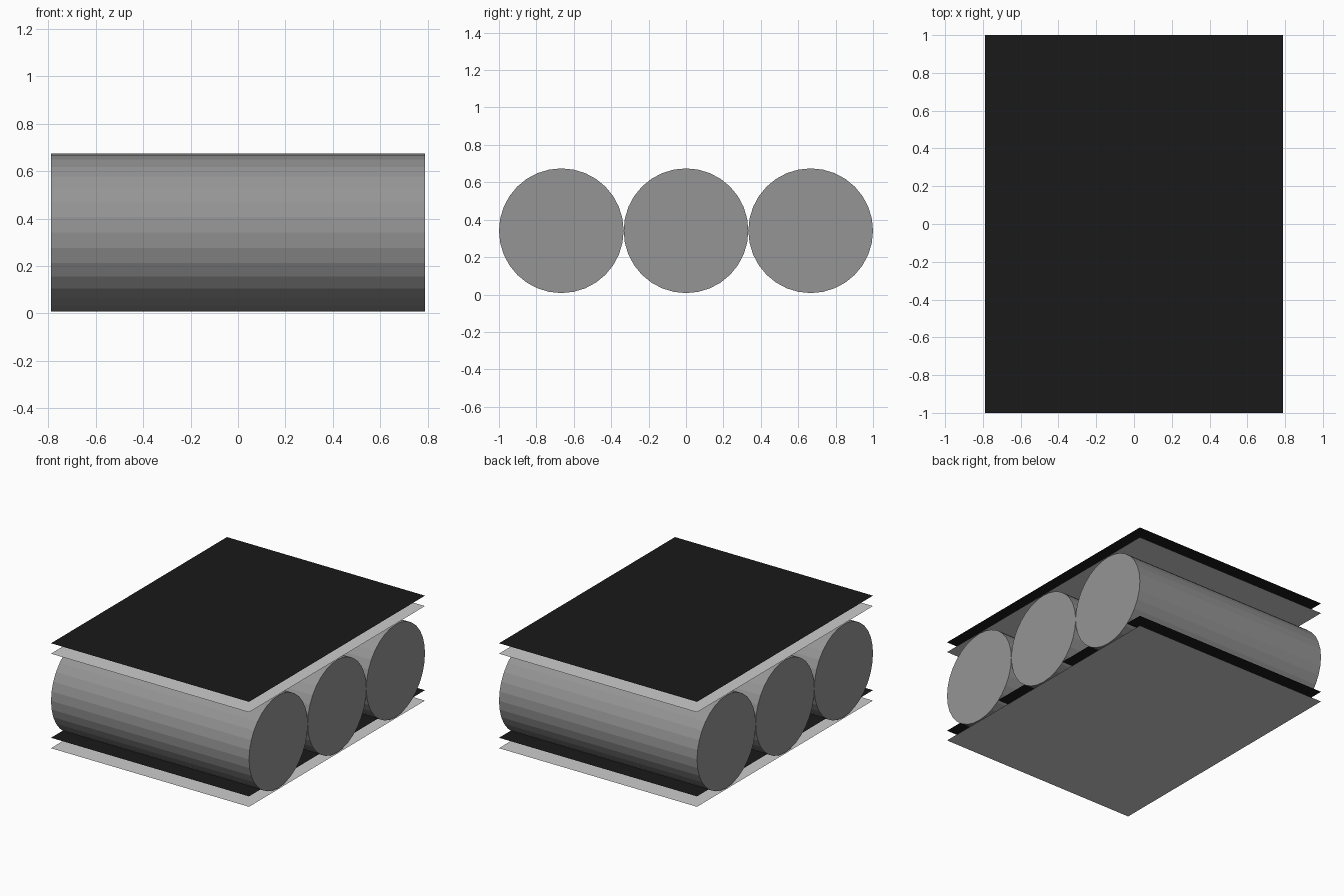
import bpy, math

if "Cube" in bpy.data.objects:
    bpy.data.objects.remove(bpy.data.objects["Cube"])

LENGTH = 1.576      # size along x
RADIUS = 1 / 3
CENTRE_Z = 0.341


def material(name, value):
    mat = bpy.data.materials.new(name)
    mat.diffuse_color = (value, value, value, 1)
    mat.use_nodes = True
    mat.node_tree.nodes["Principled BSDF"].inputs["Base Color"].default_value = mat.diffuse_color
    return mat


dark = material("black", 0.01)
roller_grey = material("dark_grey", 0.3)


# Three touching rollers lying along x
for i, name in enumerate(("front_roller", "middle_roller", "back_roller")):
    bpy.ops.mesh.primitive_cylinder_add(
        vertices=32, radius=RADIUS, depth=LENGTH,
        location=(0, (i - 1) * 2 * RADIUS, CENTRE_Z),
        rotation=(0, math.pi / 2, 0))
    roller = bpy.context.object
    roller.name = name
    roller.data.materials.append(roller_grey)


# Paper-thin sheets: a light and a black one below, and the same pair above
def sheet(name, z, mat=None):
    bpy.ops.mesh.primitive_plane_add(size=1, location=(0, 0, z))
    obj = bpy.context.object
    obj.name = name
    obj.scale = (LENGTH, 2, 1)
    if mat:
        obj.data.materials.append(mat)


for side, z in (("lower", 0), ("upper", 0.68)):
    sheet(side + "_light_sheet", z)
    sheet(side + "_black_sheet", z + 0.075, dark)
